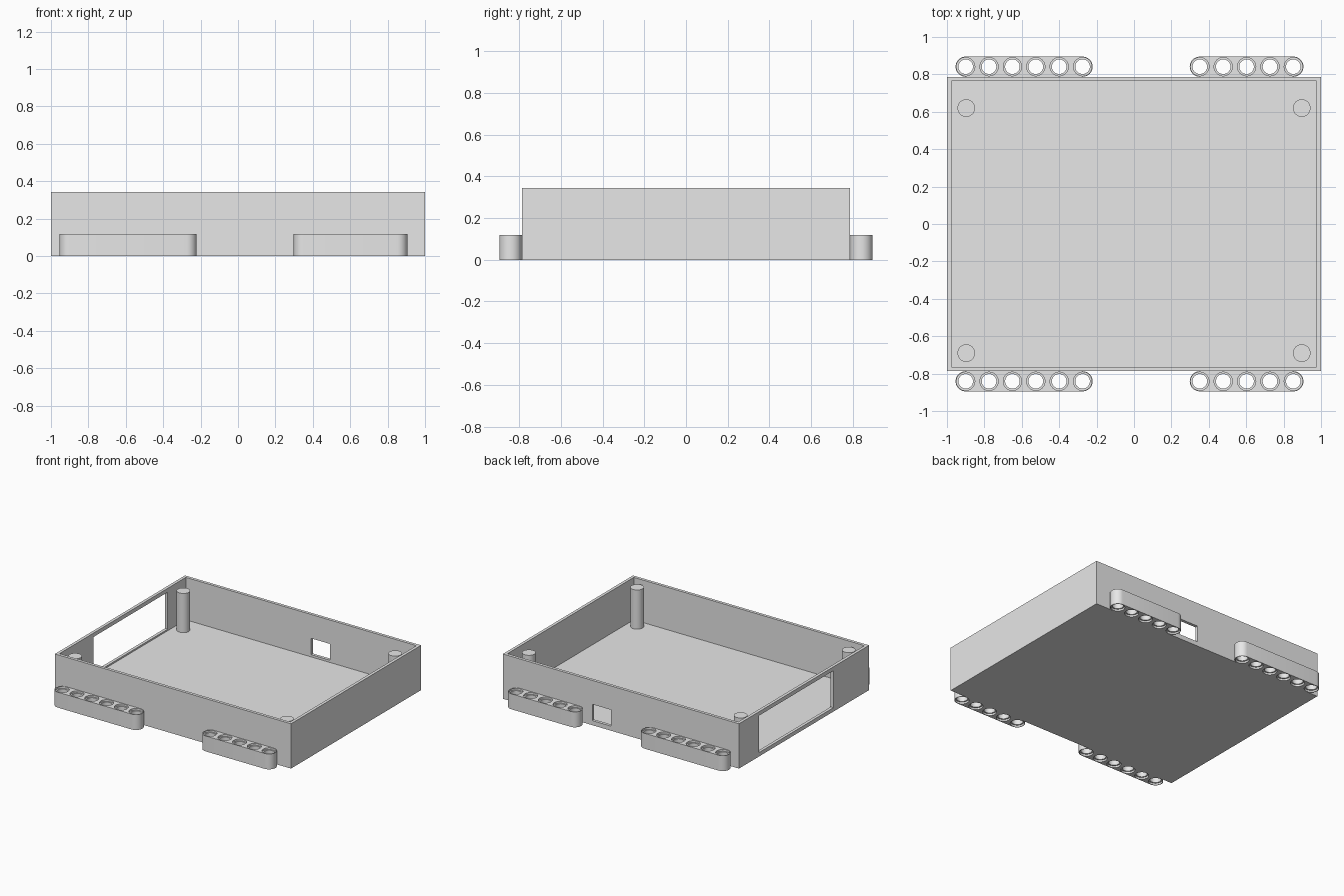
import bpy, bmesh, math
from mathutils import Matrix, Vector

if "Cube" in bpy.data.objects:
    bpy.data.objects.remove(bpy.data.objects["Cube"], do_unlink=True)

# Single plain material
grey = bpy.data.materials.new("light grey plastic")
grey.use_nodes = True
COLOUR = (0.8, 0.8, 0.8, 1)
grey.diffuse_color = COLOUR
grey.node_tree.nodes["Principled BSDF"].inputs["Base Color"].default_value = COLOUR

HX, HY, HEIGHT, WALL, FLOOR = 1.0, 0.787, 0.343, 0.023, 0.018
BAR_R, BAR_Y, BAR_H, PITCH = 0.054, 0.841, 0.118, 0.125


def finish(bm, name):
    bmesh.ops.recalc_face_normals(bm, faces=bm.faces)
    mesh = bpy.data.meshes.new(name)
    bm.to_mesh(mesh)
    bm.free()
    mesh.materials.append(grey)
    obj = bpy.data.objects.new(name, mesh)
    bpy.context.collection.objects.link(obj)
    return obj


def box(name, lo, hi):
    lo, hi = Vector(lo), Vector(hi)
    bm = bmesh.new()
    bmesh.ops.create_cube(bm, size=1, matrix=Matrix.Translation((lo + hi) / 2)
                          @ Matrix.Diagonal((hi - lo).to_4d()))
    return finish(bm, name)


def activate(obj):
    bpy.ops.object.select_all(action='DESELECT')
    obj.select_set(True)
    bpy.context.view_layer.objects.active = obj


def cut(obj, cutter):
    mod = obj.modifiers.new("cut", 'BOOLEAN')
    mod.operation, mod.solver, mod.object = 'DIFFERENCE', 'EXACT', cutter
    activate(obj)
    bpy.ops.object.modifier_apply(modifier=mod.name)
    bpy.data.objects.remove(cutter, do_unlink=True)


def smooth(obj):
    activate(obj)
    bpy.ops.object.shade_smooth_by_angle(angle=math.radians(35))


def ring(bm, x, y, z, r, n=32):
    return [bm.verts.new((x + r * math.cos(2 * math.pi * i / n),
                          y + r * math.sin(2 * math.pi * i / n), z)) for i in range(n)]


def turned(bm, x, y, profile):
    """Closed solid of revolution from (radius, z) pairs."""
    rings = [ring(bm, x, y, z, r) for r, z in profile]
    for a, b in zip(rings, rings[1:]):
        for i in range(len(a)):
            j = (i + 1) % len(a)
            bm.faces.new((a[i], a[j], b[j], b[i]))
    bm.faces.new(rings[0][::-1])
    bm.faces.new(rings[-1])


# Open tray with a large side opening and a small back opening
tray = box("tray", (-HX, -HY, 0), (HX, HY, HEIGHT))
cut(tray, box("cavity", (WALL - HX, WALL - HY, FLOOR), (HX - WALL, HY - WALL, 1)))
cut(tray, box("side_opening", (-1.1, -0.355, 0.03), (-0.9, 0.545, 0.313)))
cut(tray, box("back_opening", (0.085, 0.7, 0.035), (0.243, 0.85, 0.16)))

# Corner posts
for name, x, y in (("front_right_post", -0.897, -0.69), ("front_left_post", 0.897, -0.69),
                   ("back_right_post", -0.897, 0.62), ("back_left_post", 0.897, 0.62)):
    bm = bmesh.new()
    turned(bm, x, y, [(0.047, FLOOR - 0.005), (0.047, 0.318)])
    smooth(finish(bm, name))


def mounting_bar(name, first_x, count, y):
    # Stadium-shaped body
    last_x = first_x + PITCH * (count - 1)
    bm = bmesh.new()
    outline = []
    for cx, start in ((last_x, -math.pi / 2), (first_x, math.pi / 2)):
        for i in range(17):
            a = start + math.pi * i / 16
            outline.append(bm.verts.new((cx + BAR_R * math.cos(a), y + BAR_R * math.sin(a), 0)))
    face = bm.faces.new(outline)
    top = bmesh.ops.extrude_face_region(bm, geom=[face])["geom"]
    bmesh.ops.translate(bm, vec=(0, 0, BAR_H),
                        verts=[v for v in top if isinstance(v, bmesh.types.BMVert)])
    bar = finish(bm, name)
    # Through holes, counterbored at both ends
    wide, narrow, depth = 0.049, 0.039, 0.014
    bm = bmesh.new()
    for i in range(count):
        turned(bm, first_x + PITCH * i, y,
               [(wide, -0.02), (wide, depth), (narrow, depth),
                (narrow, BAR_H - depth), (wide, BAR_H - depth), (wide, BAR_H + 0.02)])
    cut(bar, finish(bm, "hole_cutter"))
    smooth(bar)


# Long bars on the right half, short bars on the left half
for side, y in (("front", -BAR_Y), ("back", BAR_Y)):
    mounting_bar(side + "_right_bar", -0.9, 6, y)
    mounting_bar(side + "_left_bar", 0.352, 5, y)
